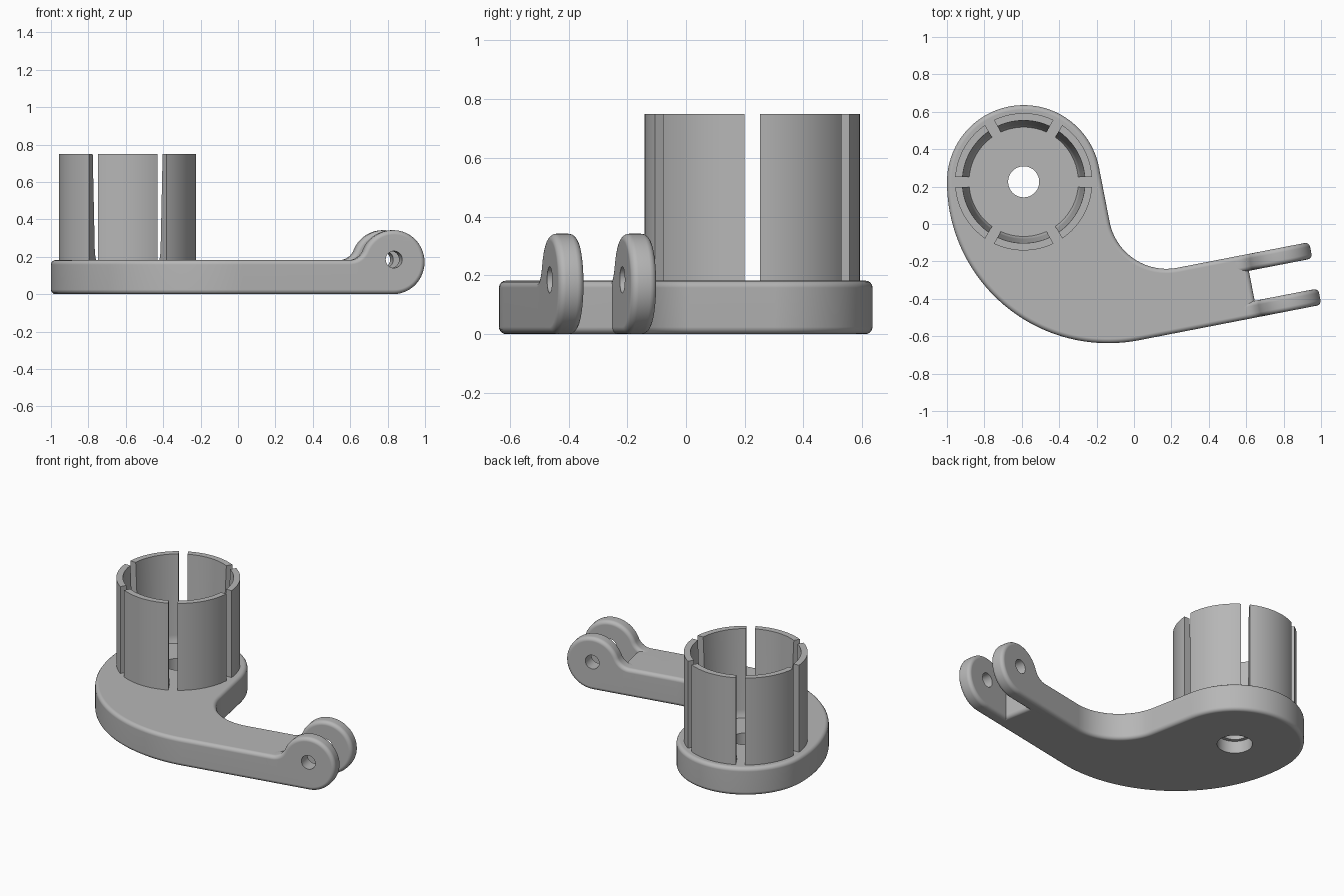
import bpy
import bmesh
from math import radians, sin, cos, asin, acos, tau, pi
from mathutils import Matrix

if "Cube" in bpy.data.objects:
    bpy.data.objects.remove(bpy.data.objects["Cube"])

# One plain grey for everything
grey = bpy.data.materials.new("plain_grey")
grey.use_nodes = True
grey.diffuse_color = (0.47, 0.47, 0.47, 1)
grey.node_tree.nodes["Principled BSDF"].inputs["Base Color"].default_value = grey.diffuse_color

# Everything is drawn along the arm (x along it, y across it), then turned
TURN = radians(11)
HUB = (-0.536, 0.334)
HUB_R = 0.41
THICK = 0.182
EDGE_FRONT, EDGE_BACK = -0.615, -0.274
SLOT_START = 0.555


def arc(cx, cy, r, a, b, n):
    steps = [radians(a + (b - a) * i / n) for i in range(n + 1)]
    return [(cx + r * cos(t), cy + r * sin(t)) for t in steps]


def make_object(name, bm):
    bmesh.ops.remove_doubles(bm, verts=bm.verts, dist=0.0001)
    bmesh.ops.recalc_face_normals(bm, faces=bm.faces)
    mesh = bpy.data.meshes.new(name)
    bm.to_mesh(mesh)
    bm.free()
    obj = bpy.data.objects.new(name, mesh)
    mesh.materials.append(grey)
    obj.rotation_euler.z = TURN
    bpy.context.collection.objects.link(obj)
    return obj


def extrude_profile(name, points, vector):
    bm = bmesh.new()
    face = bm.faces.new([bm.verts.new(p) for p in points])
    out = bmesh.ops.extrude_face_region(bm, geom=[face])
    moved = [g for g in out["geom"] if isinstance(g, bmesh.types.BMVert)]
    bmesh.ops.translate(bm, verts=moved, vec=vector)
    return make_object(name, bm)


def cutter(name, radius, length, matrix):
    bm = bmesh.new()
    bmesh.ops.create_cone(bm, cap_ends=True, segments=48, radius1=radius,
                          radius2=radius, depth=length, matrix=matrix)
    obj = make_object(name, bm)
    obj.hide_render = True
    return obj


def finish(obj, bevel=0, cutters=()):
    if bevel:
        mod = obj.modifiers.new("rounded_edges", 'BEVEL')
        mod.width = bevel
        mod.segments = 4
        mod.use_clamp_overlap = False
    for c in cutters:
        mod = obj.modifiers.new("hole", 'BOOLEAN')
        mod.operation = 'DIFFERENCE'
        mod.object = c
        mod.solver = 'EXACT'
    bpy.ops.object.select_all(action='DESELECT')
    obj.select_set(True)
    bpy.context.view_layer.objects.active = obj
    bpy.ops.object.convert(target='MESH')
    bpy.ops.object.shade_smooth_by_angle(angle=radians(30))
    mod = obj.modifiers.new("clean_shading", 'WEIGHTED_NORMAL')
    mod.keep_sharp = True


# Curved base plate: round hub, wide outer sweep, straight arm, inner fillet
outline = arc(*HUB, HUB_R, 0, 169, 48)
outline += arc(-0.0926, 0.247, 0.862, 169, 270, 48)[1:]
outline += [(SLOT_START, EDGE_FRONT), (SLOT_START, EDGE_BACK)]
outline += arc(0.184, 0.036, 0.31, 270, 180, 28)
base = extrude_profile("base_plate", [(x, y, 0) for x, y in outline], (0, 0, THICK))

# Hub bore, wider on the underside
bore = cutter("hub_bore_cutter", 0.083, 1, Matrix.Translation((*HUB, 0)))
counterbore = cutter("counterbore_cutter", 0.105, 0.16, Matrix.Translation((*HUB, 0)))
finish(base, 0.024, (bore, counterbore))

# Two fork prongs with a round eye and a fillet down to the plate
EYE_X, EYE_R, FILLET = 0.73, 0.171, 0.085
rise = acos((THICK + FILLET - EYE_R) / (EYE_R + FILLET))
reach = (EYE_R + FILLET) * sin(rise)
lift = 90 - rise * 180 / pi
profile = arc(EYE_X, EYE_R, EYE_R, -90, 180 - lift, 48)
profile += arc(EYE_X - reach, THICK + FILLET, FILLET, -lift, -90, 12)[1:]
profile += [(0.43, THICK), (0.43, 0)]
pin_hole = cutter("pin_hole_cutter", 0.045, 2,
                  Matrix.Translation((EYE_X, 0, 0.185)) @ Matrix.Rotation(pi / 2, 4, 'X'))
PRONG = 0.089
for name, y in (("front_prong", EDGE_FRONT), ("back_prong", EDGE_BACK - PRONG)):
    prong = extrude_profile(name, [(x, y, z) for x, z in profile], (0, PRONG, 0))
    finish(prong, 0.024, (pin_hole,))

# Six upright clip walls on the hub, thicker at the foot, with parallel slots
wall = [(0.367, THICK - 0.01), (0.367, 0.75), (0.328, 0.75),
        (0.306, 0.23), (0.300, 0.2), (0.288, THICK - 0.01)]
HALF_GAP, STEPS = 0.027, 16
for k in range(6):
    bm = bmesh.new()
    rings = []
    for i in range(STEPS + 1):
        ring = []
        for r, z in wall:
            trim = asin(HALF_GAP / r)
            a = k * tau / 6 - TURN + trim + (tau / 6 - 2 * trim) * i / STEPS
            ring.append(bm.verts.new((HUB[0] + r * cos(a), HUB[1] + r * sin(a), z)))
        rings.append(ring)
    for a, b in zip(rings, rings[1:]):
        for j in range(len(wall)):
            n = (j + 1) % len(wall)
            bm.faces.new((a[j], a[n], b[n], b[j]))
    bm.faces.new(rings[0])
    bm.faces.new(rings[-1])
    finish(make_object(f"clip_wall_{k + 1}", bm))

for c in (bore, counterbore, pin_hole):
    bpy.data.objects.remove(c)
